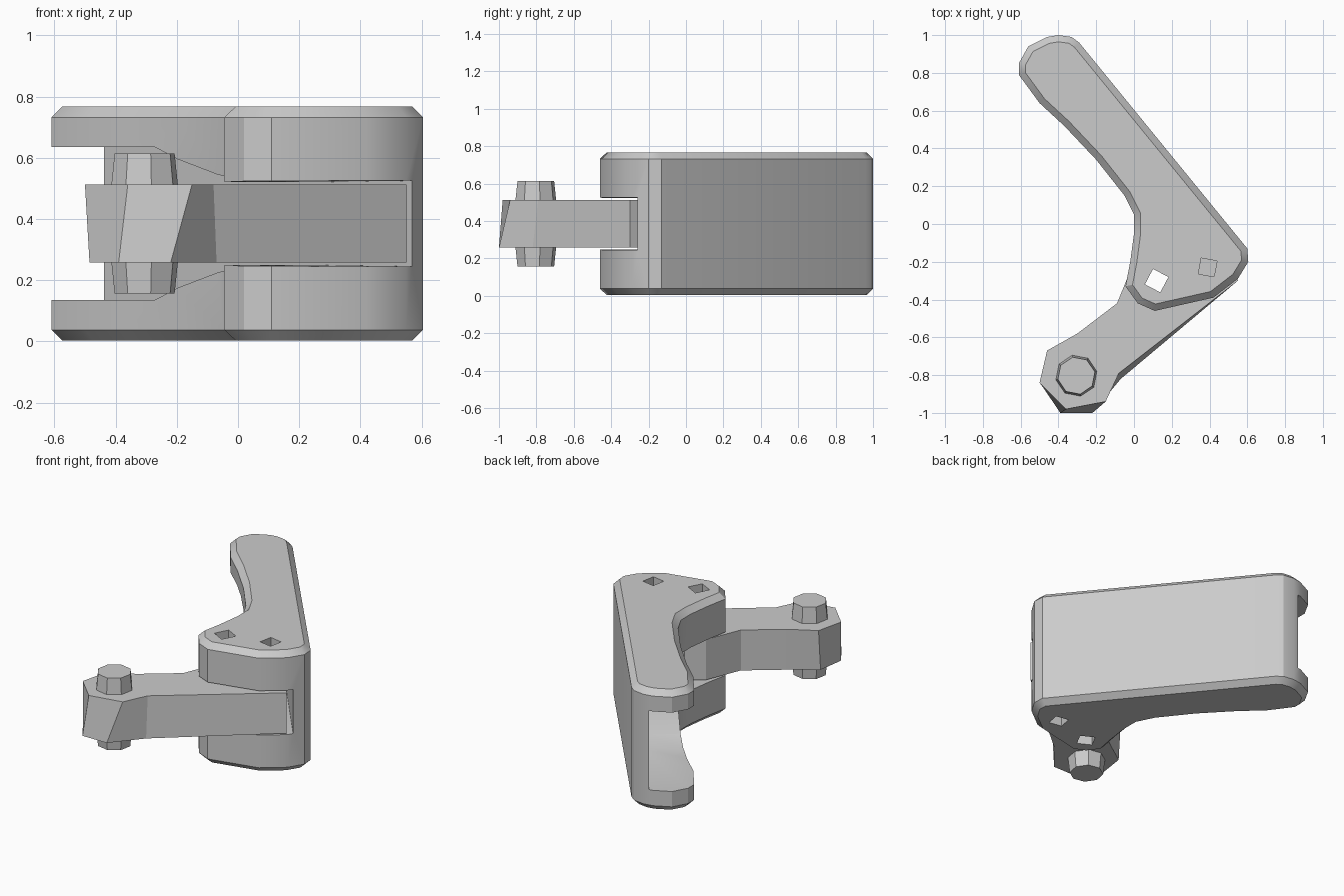
import bpy, bmesh, math
from mathutils import Vector

cube = bpy.data.objects.get("Cube")
if cube:
    bpy.data.objects.remove(cube, do_unlink=True)

grey = bpy.data.materials.new("plain_grey")
grey.use_nodes = True
grey.diffuse_color = (0.6, 0.6, 0.6, 1)
grey.node_tree.nodes["Principled BSDF"].inputs["Base Color"].default_value = (0.6, 0.6, 0.6, 1)

MID = 0.385          # height of the symmetry plane
HALF = 0.382         # half height of the bracket


def loft(name, lower, upper, bevel=0):
    """Solid between two matching loops of points, with optional bevelled rims."""
    bm = bmesh.new()
    a = [bm.verts.new(p) for p in lower]
    b = [bm.verts.new(p) for p in upper]
    caps = [bm.faces.new(a[::-1]), bm.faces.new(b)]
    for i in range(len(a)):
        j = (i + 1) % len(a)
        bm.faces.new((a[i], a[j], b[j], b[i]))
    bmesh.ops.recalc_face_normals(bm, faces=bm.faces)
    if bevel:
        rims = [e for f in caps for e in f.edges]
        bmesh.ops.bevel(bm, geom=rims, offset=bevel, segments=1, affect='EDGES')
    mesh = bpy.data.meshes.new(name)
    bm.to_mesh(mesh)
    bm.free()
    mesh.materials.append(grey)
    obj = bpy.data.objects.new(name, mesh)
    bpy.context.collection.objects.link(obj)
    return obj


def at(points, z):
    return [(x, y, z) for x, y in points]


def ring(x, y, r, n, turn=0):
    return [(x + r * math.cos(turn + math.tau * i / n),
             y + r * math.sin(turn + math.tau * i / n)) for i in range(n)]


def cut(obj, cutters):
    for c in cutters:
        mod = obj.modifiers.new("cut", 'BOOLEAN')
        mod.operation, mod.solver, mod.object = 'DIFFERENCE', 'EXACT', c
        c.hide_render = True
    graph = bpy.context.evaluated_depsgraph_get()
    graph.update()
    mesh = bpy.data.meshes.new_from_object(obj.evaluated_get(graph))
    obj.modifiers.clear()
    obj.data = mesh


def soften(obj, degrees):
    bpy.ops.object.select_all(action='DESELECT')
    obj.select_set(True)
    bpy.context.view_layer.objects.active = obj
    bpy.ops.object.shade_smooth_by_angle(angle=math.radians(degrees))


# Bracket: bent plan outline with bevelled rims
outline = [(-0.29, 0.96), (-0.33, 0.99), (-0.4, 1.0), (-0.46, 0.99), (-0.56, 0.94), (-0.61, 0.85),
           (-0.61, 0.79), (-0.5, 0.64), (-0.37, 0.52), (-0.2, 0.34), (-0.05, 0.15),
           (0, 0.05), (0, -0.05), (-0.02, -0.2), (-0.045, -0.33), (0.02, -0.42),
           (0.11, -0.46), (0.42, -0.39), (0.55, -0.29), (0.605, -0.2), (0.6, -0.13)]
bracket = loft("bracket", at(outline, MID - HALF), at(outline, MID + HALF), 0.035)

# Channel cutter: gap profile along the wall, swept away from it
along = Vector((-0.626, 0.78, 0))
inward = Vector((-0.78, -0.626, 0))
start = Vector((0.6, -0.14, MID)) + inward * 0.1
gap = [(-0.6, 0.145), (0.5, 0.135), (0.66, 0.16), (0.87, 0.21), (0.98, 0.25), (1.8, 0.25)]
loop = [(s, h) for s, h in gap] + [(s, -h) for s, h in reversed(gap)]
near = [start + along * s + Vector((0, 0, h)) for s, h in loop]
channel = loft("channel_cutter", near, [p + inward for p in near])

# Pin holes, square in section
holes = []
for name, x, y, r, turn in (("hinge_hole_cutter", 0.12, -0.3, 0.065, 0.3),
                            ("stop_hole_cutter", 0.39, -0.23, 0.06, 0.6)):
    sq = ring(x, y, r, 4, turn)
    holes.append(loft(name, at(sq, -1), at(sq, 2)))
cut(bracket, [channel] + holes)
soften(bracket, 28)

# Arm: flat bar with a faceted, slightly skewed end
shared = [(0.55, -0.3), (0.46, -0.17), (0.1, -0.13), (0, -0.2), (-0.09, -0.42), (-0.3, -0.58)]
upper = shared + [(-0.46, -0.67), (-0.5, -0.84), (-0.36, -0.98), (-0.15, -0.94), (-0.08, -0.79)]
lower = shared + [(-0.46, -0.69), (-0.485, -0.86), (-0.39, -1), (-0.22, -1), (-0.07, -0.82)]
arm = loft("arm", at(lower, 0.257), at(upper, 0.513))
cut(arm, holes[:1])

# Pin ends: tapered studs above and below the arm
for name, base, tip in (("upper_stud", 0.5, 0.613), ("lower_stud", 0.27, 0.157)):
    loft(name, at(ring(-0.305, -0.803, 0.112, 8, 0.2), base),
         at(ring(-0.305, -0.803, 0.1, 8, 0.2), tip))

for c in [channel] + holes:
    bpy.data.objects.remove(c, do_unlink=True)
